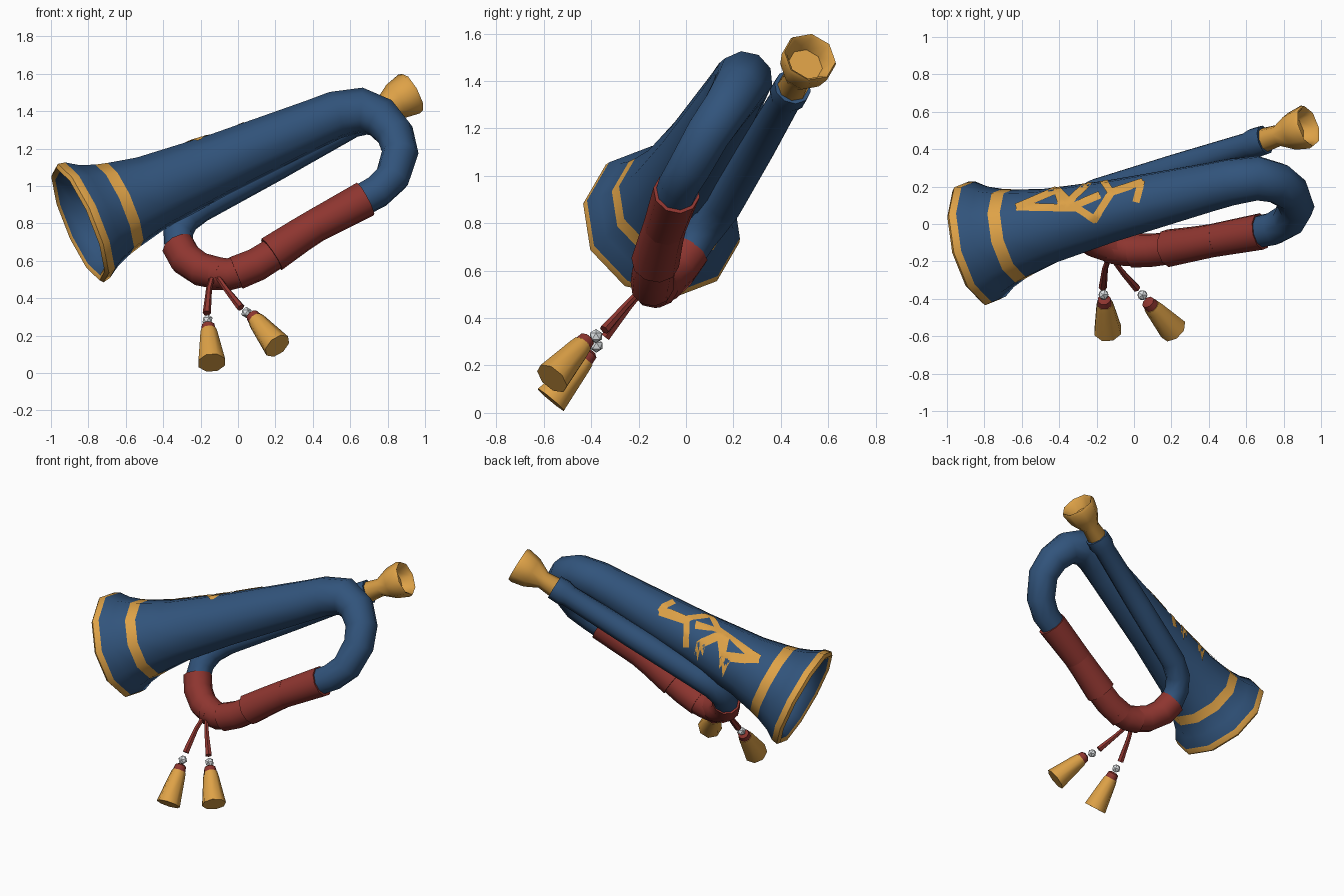
import bpy, math
from mathutils import Vector
from mathutils.bvhtree import BVHTree

cube = bpy.data.objects.get("Cube")
if cube:
    bpy.data.objects.remove(cube, do_unlink=True)


def material(name, rgb):
    m = bpy.data.materials.new(name)
    m.use_nodes = True
    m.diffuse_color = (*rgb, 1)
    m.node_tree.nodes["Principled BSDF"].inputs["Base Color"].default_value = (*rgb, 1)
    return m


BLUE = material("horn blue", (0.031, 0.088, 0.2))
GOLD = material("gold", (0.73, 0.36, 0.063))
RED = material("leather red", (0.27, 0.036, 0.029))
WHITE = material("bead white", (0.75, 0.78, 0.8))

LOOP_NORMAL = Vector((0, -0.86, 0.5))   # the horn's loop lies in this plane
made = []


def add_mesh(name, verts, faces, mats, face_mats=None):
    me = bpy.data.meshes.new(name)
    me.from_pydata(verts, [], faces)
    for m in mats:
        me.materials.append(m)
    if face_mats:
        me.polygons.foreach_set("material_index", face_mats)
    ob = bpy.data.objects.new(name, me)
    bpy.context.collection.objects.link(ob)
    made.append(ob)
    return ob


def sweep(name, points, mats, sides=10, axis=None, gold_spans=(), caps=True):
    """Skin rings of radius r around points (x, y, z, r)."""
    centres = [Vector(p[:3]) for p in points]
    verts, faces, face_mats = [], [], []
    last = len(points) - 1
    for i, c in enumerate(centres):
        t = axis or (centres[min(i + 1, last)] - centres[max(i - 1, 0)]).normalized()
        u = (LOOP_NORMAL - t * LOOP_NORMAL.dot(t)).normalized()
        v = t.cross(u)
        for k in range(sides):
            a = math.tau * (k + 0.5) / sides
            verts.append(c + (u * math.cos(a) + v * math.sin(a)) * points[i][3])
    for i in range(last):
        for k in range(sides):
            n = (k + 1) % sides
            faces.append((i * sides + k, i * sides + n, (i + 1) * sides + n, (i + 1) * sides + k))
            face_mats.append(1 if i in gold_spans else 0)
    if caps:
        faces += [tuple(reversed(range(sides))), tuple(range(last * sides, (last + 1) * sides))]
        face_mats += [0, 0]
    return add_mesh(name, verts, faces, mats, face_mats)


def lathe(name, origin, direction, profile, mats, **kw):
    """Straight part from (distance, radius) pairs along a direction."""
    o, d = Vector(origin), Vector(direction).normalized()
    return sweep(name, [(*(o + d * t), r) for t, r in profile], mats, axis=d, **kw)


# Bell: from deep inside, over the gold rim, then out along the body
MOUTH, AXIS = Vector((-0.845, -0.105, 0.8)), Vector((0.9, 0.217, 0.382)).normalized()
bell = lathe("bell", MOUTH, AXIS, [
    (0.95, 0.08), (0.45, 0.17), (0.2, 0.225), (0.06, 0.28), (0.0, 0.3), (-0.012, 0.325),
    (0.005, 0.343), (0.045, 0.335), (0.11, 0.293), (0.195, 0.26), (0.26, 0.243),
    (0.42, 0.208), (0.8, 0.17), (1.35, 0.136), (1.45, 0.13)],
    [BLUE, GOLD], gold_spans=(4, 5, 6, 9), caps=False)

# Front bend, running from the bell down into the grip
start = MOUTH + AXIS * 1.4
sweep("front_bend", [
    (*start, 0.133), (*(MOUTH + AXIS * 1.52), 0.128), (0.66, 0.245, 1.405, 0.122),
    (0.765, 0.22, 1.365, 0.112), (0.84, 0.165, 1.28, 0.102), (0.867, 0.095, 1.18, 0.098),
    (0.825, 0.02, 1.045, 0.094), (0.745, -0.025, 0.97, 0.09), (0.6, -0.055, 0.89, 0.085)], [BLUE])

# Rear bend and the long lead pipe up to the mouthpiece
pipe_a, pipe_b = Vector((-0.2, 0.165, 0.885)), Vector((0.7, 0.45, 1.375))
along = [(*pipe_a.lerp(pipe_b, f), r) for f, r in
         ((0, 0.08), (0.45, 0.078), (0.9, 0.07), (0.94, 0.082), (1, 0.08))]
sweep("lead_pipe", [
    (-0.27, -0.045, 0.6, 0.08), (-0.315, 0.01, 0.675, 0.08), (-0.32, 0.06, 0.75, 0.08),
    (-0.285, 0.115, 0.82, 0.08)] + along, [BLUE])

# Mouthpiece cup
lathe("mouthpiece", pipe_b, pipe_b - pipe_a, [
    (-0.03, 0.05), (0.0, 0.066), (0.085, 0.058), (0.17, 0.102), (0.255, 0.119),
    (0.275, 0.112), (0.262, 0.098), (0.2, 0.075)], [GOLD], sides=8)

# Leather grip: overlapping tapered wraps
wraps = [
    [(0.68, -0.04, 0.93, 0.1), (0.41, -0.09, 0.785, 0.091)],
    [(0.45, -0.083, 0.81, 0.09), (0.33, -0.105, 0.735, 0.094), (0.18, -0.13, 0.635, 0.102)],
    [(0.22, -0.125, 0.655, 0.088), (0.1, -0.14, 0.58, 0.09), (-0.01, -0.143, 0.535, 0.092)],
    [(0.04, -0.14, 0.55, 0.086), (-0.05, -0.14, 0.528, 0.086), (-0.14, -0.12, 0.535, 0.091)],
    [(-0.09, -0.135, 0.53, 0.086), (-0.2, -0.095, 0.555, 0.09), (-0.28, -0.04, 0.61, 0.092),
     (-0.322, 0.015, 0.685, 0.09)],
]
for i, pts in enumerate(wraps):
    sweep(f"grip_wrap_{i + 1}", pts, [RED])


# Hanging tassels: cord, bead, knot and flared skirt
def tassel(side, cord, bead, knot, end):
    sweep(f"{side}_cord", cord, [RED], sides=6)
    bpy.ops.mesh.primitive_ico_sphere_add(subdivisions=1, radius=0.03, location=bead)
    ob = bpy.context.object
    ob.name = f"{side}_bead"
    ob.data.materials.append(WHITE)
    d = Vector(end) - Vector(knot)
    lathe(f"{side}_knot", knot, d, [(-0.035, 0.02), (-0.025, 0.036), (0.02, 0.042)], [RED], sides=8)
    lathe(f"{side}_skirt", knot, d, [(0.01, 0.044), (0.04, 0.05), (d.length, 0.077)], [GOLD], sides=8)


tassel("right", [(-0.125, -0.15, 0.56, 0.014), (-0.155, -0.24, 0.45, 0.016), (-0.167, -0.34, 0.32, 0.022)],
       (-0.163, -0.378, 0.284), (-0.158, -0.42, 0.235), (-0.14, -0.57, 0.055))
tassel("left", [(-0.12, -0.18, 0.53, 0.014), (-0.06, -0.26, 0.445, 0.016), (0.015, -0.345, 0.35, 0.022)],
       (0.045, -0.38, 0.324), (0.088, -0.432, 0.293), (0.21, -0.565, 0.145))

# Painted ornament: thin strokes dropped onto the top of the bell
tree = BVHTree.FromPolygons([v.co for v in bell.data.vertices],
                            [tuple(p.vertices) for p in bell.data.polygons])


def drop(p):
    hit, normal, *_ = tree.ray_cast(Vector((p.x, p.y, 3)), Vector((0, 0, -1)))
    if hit is None:
        hit, normal, *_ = tree.find_nearest(Vector((p.x, p.y, 1.1)))
    return hit + (normal if normal.z > 0 else -normal) * 0.006


strokes = [
    [(-0.62, 0.09), (-0.41, 0.18), (-0.38, 0.085), (-0.62, 0.09)],
    [(-0.41, 0.18), (-0.32, 0.095), (-0.21, 0.025), (-0.12, 0.165), (-0.16, 0.225)],
    [(-0.38, 0.085), (-0.26, 0.2), (-0.24, 0.225)],
    [(-0.32, 0.095), (-0.19, 0.15)],
    [(-0.38, 0.085), (-0.31, 0.085)],
    [(-0.13, 0.165), (0.04, 0.22), (0.015, 0.125)],
]
verts, faces = [], []
for line in strokes:
    for a, b in zip(line, line[1:]):
        a, b = Vector(a), Vector(b)
        d = (b - a).normalized()
        side = Vector((-d.y, d.x)) * 0.019
        a, b = a - d * 0.01, b + d * 0.01
        n = max(3, int((b - a).length / 0.015))
        base = len(verts)
        for i in range(n + 1):
            c = a.lerp(b, i / n)
            verts += [drop(c - side), drop(c), drop(c + side)]
        for i in range(n):
            for k in (0, 1):
                q = base + i * 3 + k
                faces.append((q, q + 3, q + 4, q + 1))
add_mesh("painted_ornament", verts, faces, [GOLD])

# Smooth the round parts, keeping hard edges
bpy.ops.object.select_all(action="DESELECT")
for ob in made:
    ob.select_set(True)
bpy.context.view_layer.objects.active = made[0]
bpy.ops.object.shade_smooth_by_angle(angle=math.radians(46))
